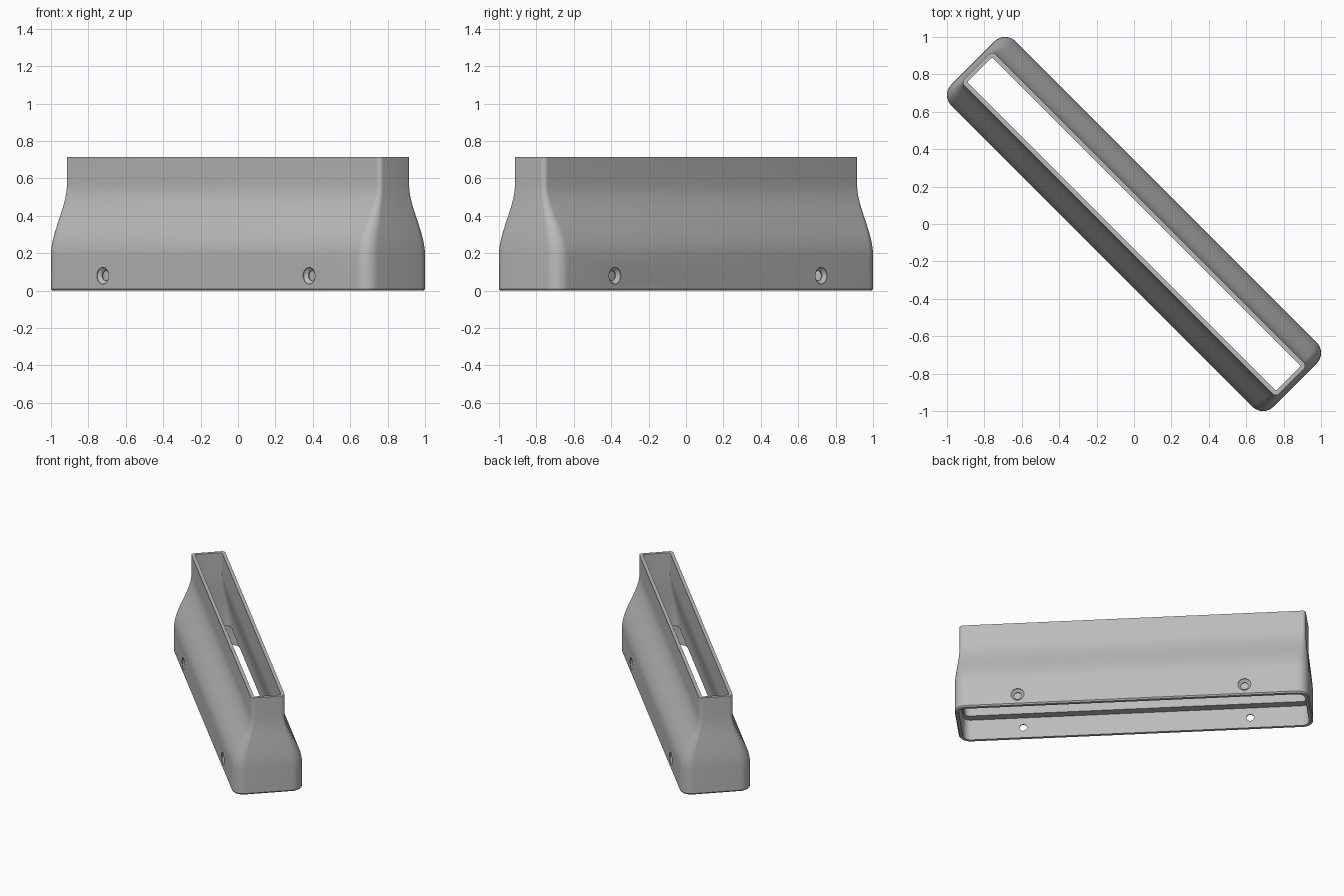
import bpy, bmesh, math
from mathutils import Matrix

old = bpy.data.objects.get("Cube")
if old:
    bpy.data.objects.remove(old, do_unlink=True)

HEIGHT = 0.715
CORNER_STEPS = 8
FLARE_STEPS = 18

grey = bpy.data.materials.new("plain grey")
grey.use_nodes = True
colour = (0.5, 0.5, 0.5, 1)
grey.diffuse_color = colour
grey.node_tree.nodes["Principled BSDF"].inputs["Base Color"].default_value = colour


def make_object(name, bm):
    bmesh.ops.recalc_face_normals(bm, faces=bm.faces)
    mesh = bpy.data.meshes.new(name)
    bm.to_mesh(mesh)
    bm.free()
    mesh.materials.append(grey)
    obj = bpy.data.objects.new(name, mesh)
    bpy.context.collection.objects.link(obj)
    return obj


def rounded_ring(bm, size, z):
    """Rounded rectangle from half length, half width and corner radius."""
    a, b, r = size
    ring = []
    for quarter, (sx, sy) in enumerate([(1, 1), (-1, 1), (-1, -1), (1, -1)]):
        for i in range(CORNER_STEPS + 1):
            t = (quarter + i / CORNER_STEPS) * math.pi / 2
            ring.append(bm.verts.new((sx * (a - r) + r * math.cos(t),
                                      sy * (b - r) + r * math.sin(t), z)))
    return ring


def flare(low, high, z_low, z_high):
    """S-curved sections between two sizes."""
    out = []
    for i in range(FLARE_STEPS + 1):
        t = i / FLARE_STEPS
        s = t * t * (3 - 2 * t)
        size = [p + (q - p) * s for p, q in zip(low, high)]
        out.append((size, z_low + (z_high - z_low) * t))
    return out


# Shell sections: up the outside, over the rim, down the inside
base, neck = (1.218, 0.243, 0.08), (1.19, 0.118, 0.025)
inner_base, inner_neck = (1.178, 0.155, 0.04), (1.167, 0.094, 0.01)
pocket = (1.19, 0.214, 0.055)

sections = [((1.21, 0.235, 0.072), 0), (base, 0.01)]
sections += flare(base, neck, 0.19, 0.57)
sections += [(neck, HEIGHT), (inner_neck, HEIGHT)]
sections += reversed(flare(inner_base, inner_neck, 0.2, 0.57))
sections += [(inner_base, 0.155), (pocket, 0.155), (pocket, 0)]

bm = bmesh.new()
rings = [rounded_ring(bm, size, z) for size, z in sections]
for k, ring in enumerate(rings):
    above = rings[(k + 1) % len(rings)]
    for i in range(len(ring)):
        j = (i + 1) % len(ring)
        bm.faces.new((ring[i], ring[j], above[j], above[i]))
shell = make_object("sleeve_shell", bm)


# Countersunk screw holes through both long walls
def screw_cutter(x):
    bm = bmesh.new()
    profile = [(-0.3, 0.045), (-0.238, 0.045), (-0.222, 0.026),
               (0.222, 0.026), (0.238, 0.045), (0.3, 0.045)]
    loops = []
    for y, r in profile:
        made = bmesh.ops.create_circle(
            bm, segments=32, radius=r,
            matrix=Matrix.Translation((x, y, 0.08)) @ Matrix.Rotation(math.pi / 2, 4, "X"))
        loops.append(made["verts"])
    for low, high in zip(loops, loops[1:]):
        for i in range(32):
            j = (i + 1) % 32
            bm.faces.new((low[i], low[j], high[j], high[i]))
    bm.faces.new(loops[0])
    bm.faces.new(loops[-1])
    cutter = make_object("screw_hole_cutter", bm)
    cutter.hide_render = True
    return cutter


bpy.context.view_layer.objects.active = shell
shell.select_set(True)
for x in (-0.78, 0.78):
    cutter = screw_cutter(x)
    mod = shell.modifiers.new("screw_hole", "BOOLEAN")
    mod.operation = "DIFFERENCE"
    mod.solver = "EXACT"
    mod.object = cutter
    bpy.ops.object.modifier_apply(modifier=mod.name)
    bpy.data.objects.remove(cutter, do_unlink=True)

# Turn the sleeve onto the diagonal
shell.data.transform(Matrix.Rotation(-math.pi / 4, 4, "Z"))
bpy.ops.object.shade_smooth_by_angle(angle=math.radians(30))
